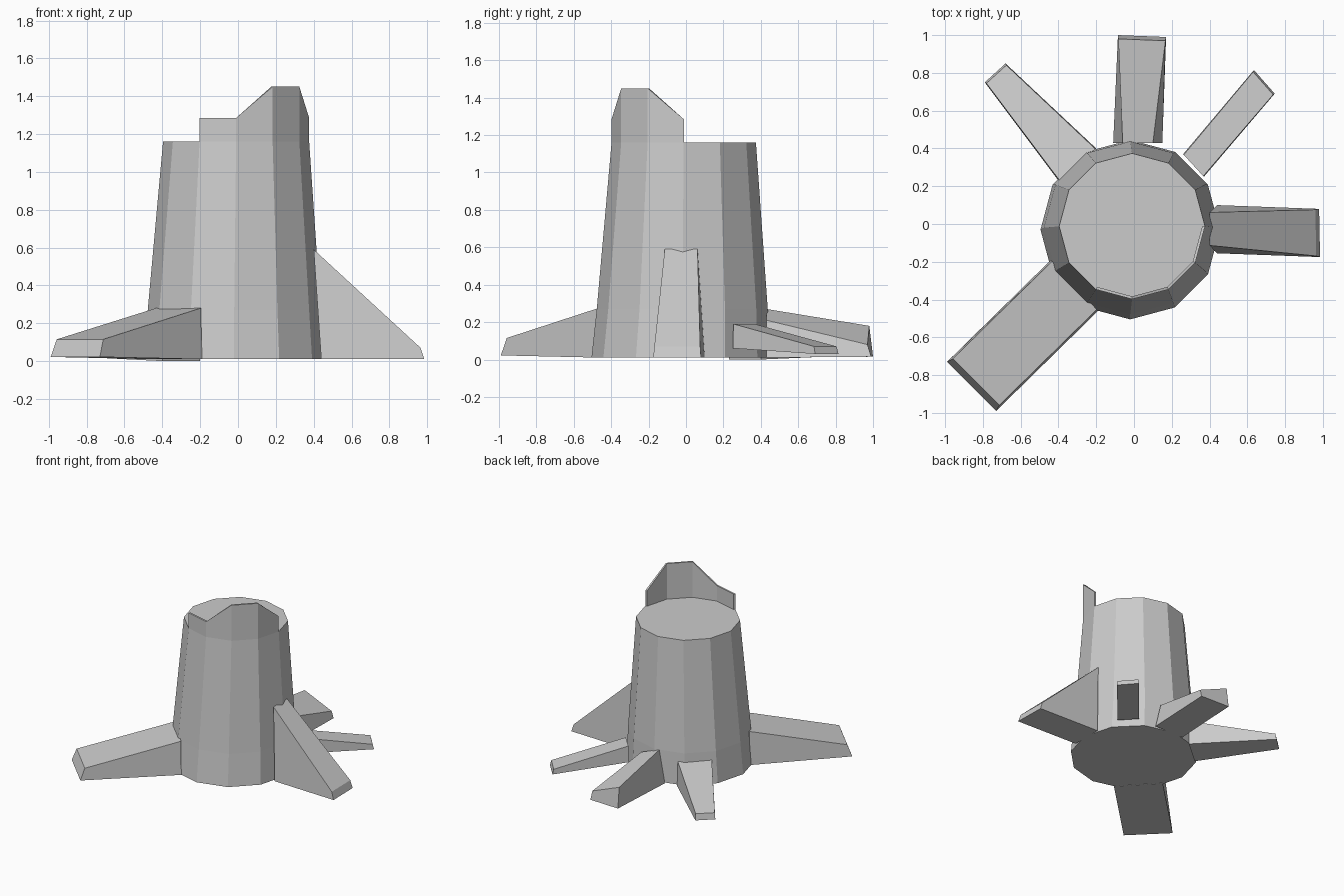
import bpy, bmesh
from math import cos, sin, radians
from mathutils import Vector

if "Cube" in bpy.data.objects:
    bpy.data.objects.remove(bpy.data.objects["Cube"])


def make(name, verts, faces):
    bm = bmesh.new()
    vs = [bm.verts.new(v) for v in verts]
    for f in faces:
        bm.faces.new([vs[i] for i in f])
    bmesh.ops.recalc_face_normals(bm, faces=bm.faces)
    me = bpy.data.meshes.new(name)
    bm.to_mesh(me)
    bm.free()
    ob = bpy.data.objects.new(name, me)
    bpy.context.collection.objects.link(ob)
    return ob


def loft(name, loops):
    """Bridge equal-length closed loops and cap both ends."""
    n = len(loops[0])
    verts = [v for loop in loops for v in loop]
    faces = [list(range(n)), list(range(len(verts) - n, len(verts)))]
    for k in range(len(loops) - 1):
        for i in range(n):
            j = (i + 1) % n
            faces.append((k * n + i, k * n + j, k * n + n + j, k * n + n + i))
    return make(name, verts, faces)


def rim(cx, cy, r, deg, z):
    return (cx + r * cos(radians(deg)), cy + r * sin(radians(deg)), z)


# Tapered twelve-sided trunk: centre x, centre y, radius, height
rings = [(-0.02, -0.03, 0.475, 0.012), (-0.02, -0.02, 0.457, 0.27), (-0.01, -0.012, 0.386, 1.16)]
loft("trunk", [[rim(cx, cy, r, a, z) for a in range(0, 360, 30)] for cx, cy, r, z in rings])

# Thin upright splinter left along part of the top rim: angle, height
section = []
for a, top in [(240, 1.285), (270, 1.285), (300, 1.45), (330, 1.45), (360, 1.285)]:
    section.append([rim(-0.01, -0.012, r, a, z)
                    for r, z in ((0.386, 1.155), (0.386, top), (0.371, top), (0.371, 1.155))])
loft("splinter", section)


def root(name, inner, outer, z_in, z_out, pinch=(0.01, 0.01), setback=0.02, lean=0.0):
    """Wedge root; inner/outer are bottom corners, z = (bottom, top a, top b)."""
    mid_in = (Vector(inner[0]) + Vector(inner[1])) / 2
    mid_out = (Vector(outer[0]) + Vector(outer[1])) / 2
    along = (mid_out - mid_in).normalized()
    loops = []
    for (a, b), z, p, back in ((inner, z_in, pinch[0], lean), (outer, z_out, pinch[1], setback)):
        a, b = Vector(a), Vector(b)
        side = (b - a).normalized() * p
        ta, tb = a + side - along * back, b - side - along * back
        loops.append([(*a, z[0]), (*b, z[0]), (*tb, z[2]), (*ta, z[1])])
    return loft(name, loops)


# Five roots spreading around the base
root("front_left_root", [(-0.44, -0.19), (-0.19, -0.46)], [(-0.99, -0.73), (-0.73, -0.99)],
     (0.01, 0.28, 0.28), (0.022, 0.115, 0.115), setback=0.035)
root("right_root", [(0.44, -0.155), (0.44, 0.10)], [(0.985, -0.175), (0.98, 0.08)],
     (0.01, 0.59, 0.59), (0.01, 0.07, 0.07), pinch=(0.04, 0.005), lean=0.04)
root("back_right_root", [(0.37, 0.25), (0.26, 0.37)], [(0.745, 0.69), (0.635, 0.815)],
     (0.06, 0.19, 0.19), (0.03, 0.07, 0.07), pinch=(0.005, 0.003), setback=0.01)
root("back_root", [(-0.11, 0.43), (0.15, 0.43)], [(-0.085, 1.0), (0.17, 0.99)],
     (0.01, 0.27, 0.21), (0.015, 0.18, 0.08), pinch=(0.05, 0.003))
root("back_left_root", [(-0.40, 0.23), (-0.20, 0.40)], [(-0.79, 0.75), (-0.68, 0.85)],
     (0.0, 0.2, 0.2), (0.02, 0.07, 0.07), pinch=(0.005, 0.003), setback=0.01)
